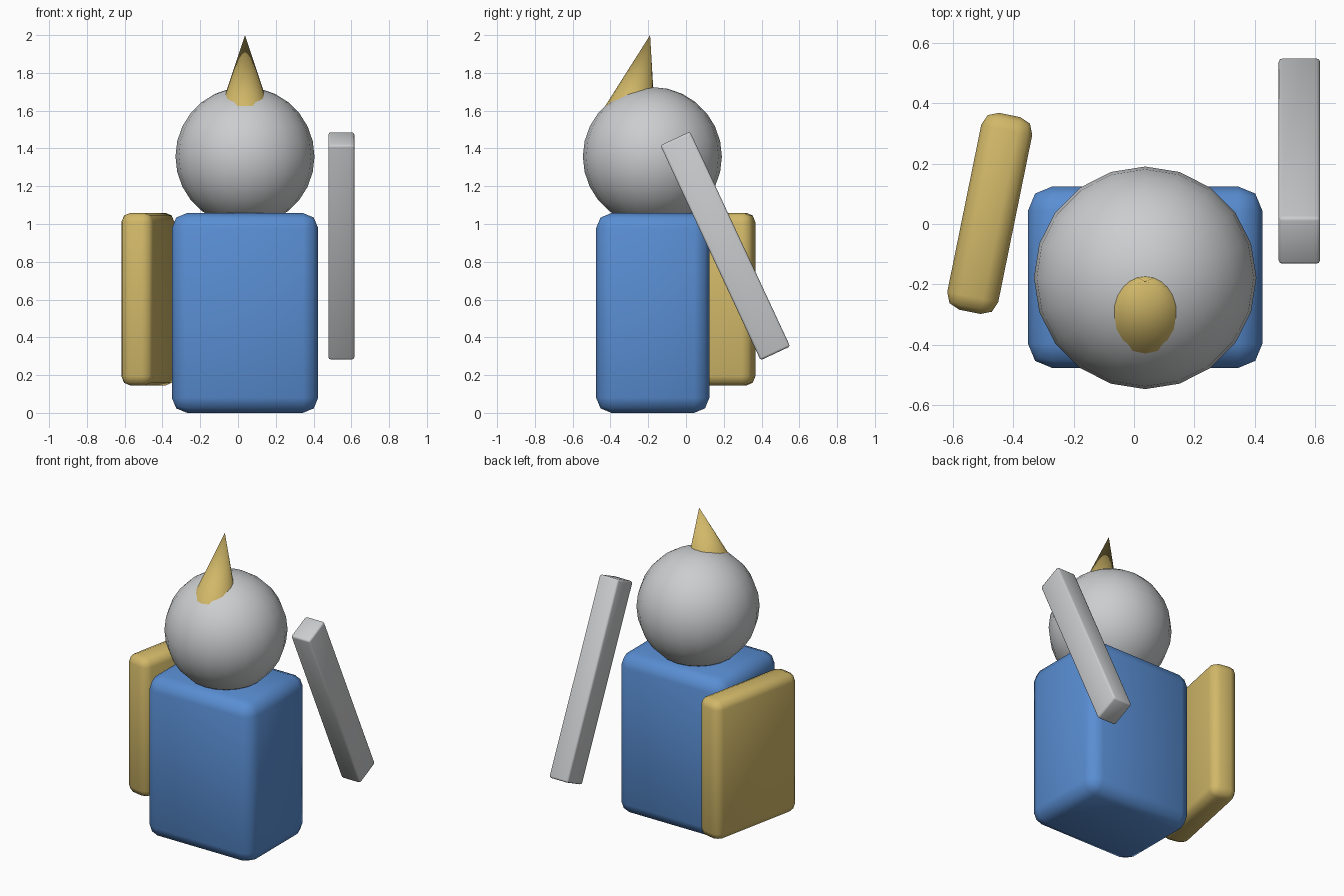
import bpy
import math

if "Cube" in bpy.data.objects:
    bpy.data.objects.remove(bpy.data.objects["Cube"], do_unlink=True)


def material(name, rgb):
    mat = bpy.data.materials.new(name)
    mat.use_nodes = True
    mat.diffuse_color = (*rgb, 1)
    mat.node_tree.nodes["Principled BSDF"].inputs["Base Color"].default_value = (*rgb, 1)
    return mat


blue = material("blue", (0.10, 0.27, 0.65))
gold = material("gold", (0.64, 0.48, 0.14))
grey = material("light grey", (0.60, 0.61, 0.62))


def finish(name, mat, angle=50):
    """Name, colour and smooth the active object."""
    obj = bpy.context.object
    obj.name = name
    obj.data.materials.append(mat)
    bpy.ops.object.shade_smooth_by_angle(angle=math.radians(angle))
    return obj


def rounded_box(name, mat, size, location, rotation, bevel):
    bpy.ops.mesh.primitive_cube_add(size=1, location=location)
    obj = bpy.context.object
    obj.scale = size
    bpy.ops.object.transform_apply(location=False, rotation=False, scale=True)
    obj.rotation_euler = [math.radians(a) for a in rotation]
    mod = obj.modifiers.new("rounded edges", "BEVEL")
    mod.width = bevel
    mod.segments = 2
    mod.limit_method = "NONE"
    bpy.ops.object.modifier_apply(modifier=mod.name)
    return finish(name, mat)


# Body, shield and slanted blade
rounded_box("body", blue, (0.775, 0.60, 1.057), (0.037, -0.176, 0.529), (0, 0, 0), 0.08)
rounded_box("shield", gold, (0.172, 0.664, 0.915), (-0.477, 0.035, 0.602), (0, 0, -11.5), 0.05)
rounded_box("blade", grey, (0.137, 0.173, 1.255), (0.547, 0.208, 0.884), (25, 0, 0), 0.012)

# Head
bpy.ops.mesh.primitive_uv_sphere_add(segments=20, ring_count=14, radius=0.368,
                                     location=(0.037, -0.178, 1.357))
finish("head", grey)

# Horn leaning back, its base sunk into the head
tilt, length = math.radians(-14.5), 0.45
tip_y, tip_z = -0.19, 2.0
bpy.ops.mesh.primitive_cone_add(
    vertices=20, radius1=0.145, radius2=0, depth=length,
    location=(0.037, tip_y + math.sin(tilt) * length / 2, tip_z - math.cos(tilt) * length / 2),
    rotation=(tilt, 0, 0))
finish("horn", gold)
